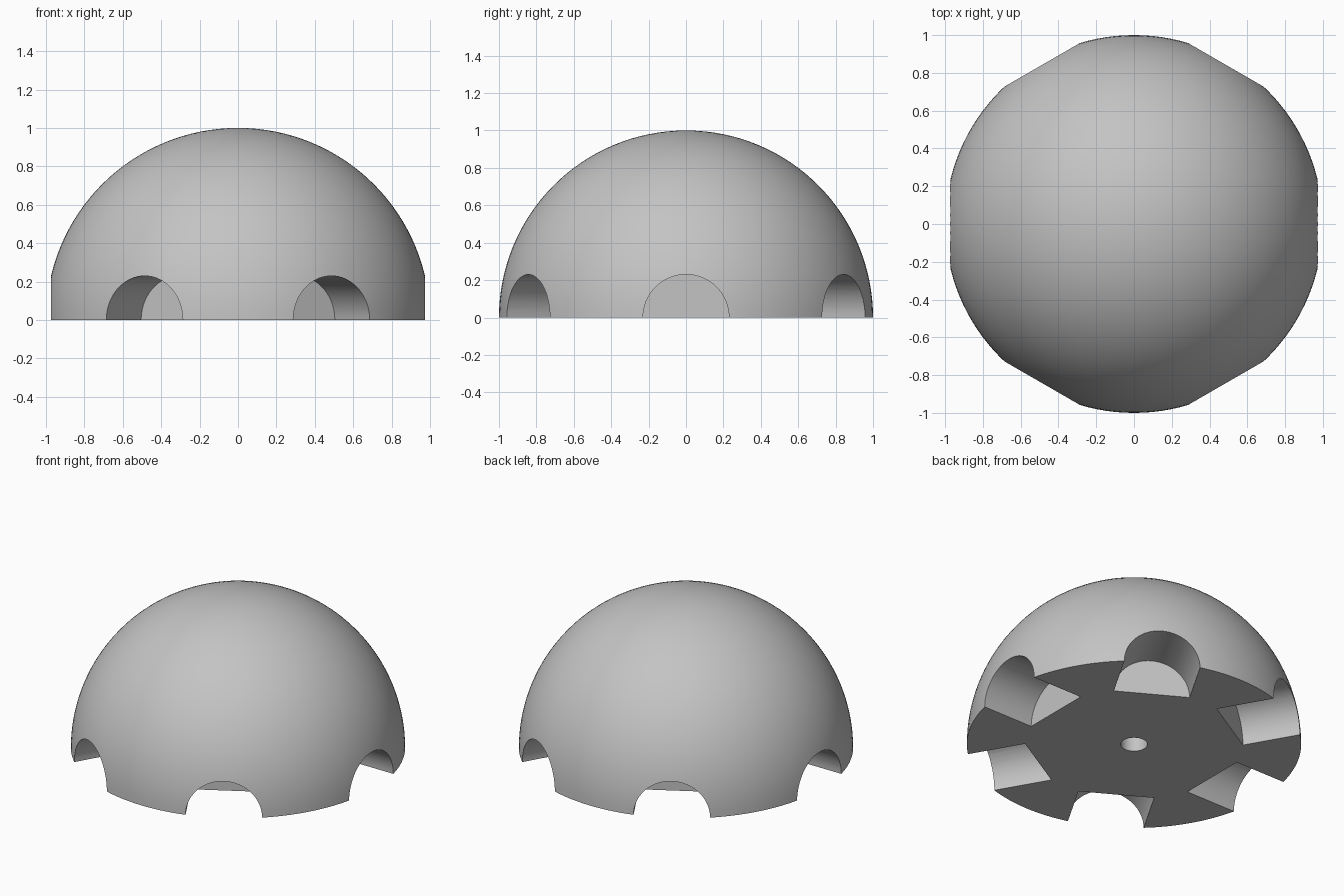
import bpy
import bmesh
from math import radians
from mathutils import Matrix, Vector

cube = bpy.data.objects.get("Cube")
if cube:
    bpy.data.objects.remove(cube, do_unlink=True)

NOTCH_RADIUS, NOTCH_START, NOTCH_END = 0.23, 0.61, 1.3
HOLE_RADIUS, HOLE_DEPTH = 0.08, 0.4

grey = bpy.data.materials.new("plain grey")
grey.use_nodes = True
colour = (0.55, 0.55, 0.55, 1)
grey.diffuse_color = colour
grey.node_tree.nodes["Principled BSDF"].inputs["Base Color"].default_value = colour


def make_object(name, bm):
    mesh = bpy.data.meshes.new(name)
    bm.to_mesh(mesh)
    bm.free()
    mesh.materials.append(grey)
    obj = bpy.data.objects.new(name, mesh)
    bpy.context.collection.objects.link(obj)
    return obj


def add_cylinder(bm, radius, length, matrix):
    bmesh.ops.create_cone(bm, cap_ends=True, segments=64, radius1=radius,
                          radius2=radius, depth=length, matrix=matrix)


# Dome: upper half of a sphere with a flat base
bm = bmesh.new()
bmesh.ops.create_uvsphere(bm, u_segments=128, v_segments=64, radius=1)
cut = bmesh.ops.bisect_plane(bm, geom=bm.verts[:] + bm.edges[:] + bm.faces[:],
                             plane_co=Vector(), plane_no=(0, 0, 1),
                             clear_inner=True)
rim = [e for e in bm.edges if e.is_boundary]
bmesh.ops.contextual_create(bm, geom=rim)
bmesh.ops.recalc_face_normals(bm, faces=bm.faces[:])
dome = make_object("dome", bm)

# Cutter: six radial round notches and a central socket
bm = bmesh.new()
middle = Matrix.Translation(((NOTCH_START + NOTCH_END) / 2, 0, 0))
for i in range(6):
    turn = Matrix.Rotation(radians(60 * i), 4, "Z")
    add_cylinder(bm, NOTCH_RADIUS, NOTCH_END - NOTCH_START,
                 turn @ middle @ Matrix.Rotation(radians(90), 4, "Y"))
add_cylinder(bm, HOLE_RADIUS, 2 * HOLE_DEPTH, Matrix())
cutter = make_object("notch_cutter", bm)
cutter.hide_render = True

# Cut the notches and shade
boolean = dome.modifiers.new("notches", "BOOLEAN")
boolean.operation = "DIFFERENCE"
boolean.solver = "EXACT"
boolean.object = cutter
bpy.ops.object.select_all(action="DESELECT")
dome.select_set(True)
bpy.context.view_layer.objects.active = dome
bpy.ops.object.modifier_apply(modifier=boolean.name)
bpy.data.objects.remove(cutter, do_unlink=True)
bpy.ops.object.shade_smooth_by_angle(angle=radians(30))
